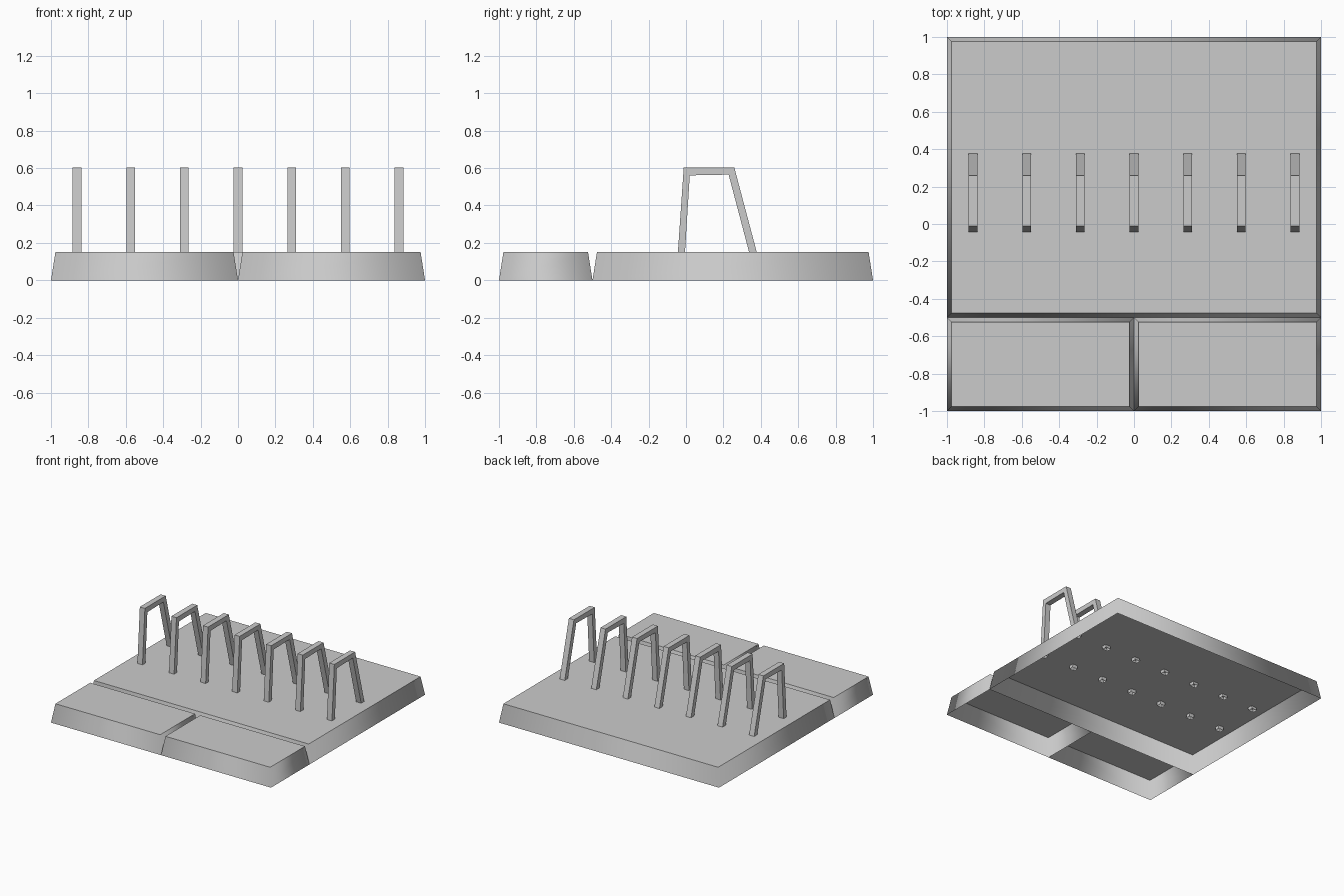
import bpy
import bmesh

cube = bpy.data.objects.get("Cube")
if cube:
    bpy.data.objects.remove(cube, do_unlink=True)

# Single flat grey
GREY = (0.6, 0.6, 0.6, 1.0)
grey = bpy.data.materials.new("plain grey")
grey.use_nodes = True
grey.diffuse_color = GREY
grey.node_tree.nodes["Principled BSDF"].inputs["Base Color"].default_value = GREY

SLAB_TOP = 0.152
INSET = 0.024


def finish(name, bm):
    mesh = bpy.data.meshes.new(name)
    bm.to_mesh(mesh)
    bm.free()
    mesh.materials.append(grey)
    obj = bpy.data.objects.new(name, mesh)
    bpy.context.collection.objects.link(obj)
    return obj


def slab(name, x0, x1, y0, y1):
    """Tapered tray, open underneath, with walls smoothed round the corners."""
    bm = bmesh.new()

    def ring(d, z):
        corners = ((x0 + d, y0 + d), (x1 - d, y0 + d), (x1 - d, y1 - d), (x0 + d, y1 - d))
        return [bm.verts.new((x, y, z)) for x, y in corners]

    low, high = ring(0, 0), ring(INSET, SLAB_TOP)
    for i in range(4):
        j = (i + 1) % 4
        bm.faces.new((low[i], low[j], high[j], high[i])).smooth = True
    top = bm.faces.new(high)
    for edge in top.edges:
        edge.smooth = False
    return finish(name, bm)


def hoop(name, x, width=0.046):
    """Square-section bent bar; the open leg ends pass just through the slab."""
    outer = [(-0.045, 0.125), (-0.012, 0.604), (0.258, 0.604), (0.385, 0.125)]
    inner = [(-0.007, 0.125), (0.02, 0.561), (0.228, 0.565), (0.344, 0.125)]
    bm = bmesh.new()
    sections = []
    for o, i in zip(outer, inner):
        points = ((-1, o), (1, o), (1, i), (-1, i))
        sections.append([bm.verts.new((x + s * width / 2, y, z)) for s, (y, z) in points])
    for a, b in zip(sections, sections[1:]):
        for i in range(4):
            j = (i + 1) % 4
            bm.faces.new((a[i], a[j], b[j], b[i]))
    bmesh.ops.recalc_face_normals(bm, faces=bm.faces)
    return finish(name, bm)


# Large rear slab and the two front slabs
slab("rear_slab", -1, 1, -0.5, 1)
slab("front_slab_right", -1, 0, -1, -0.5)
slab("front_slab_left", 0, 1, -1, -0.5)

# Row of seven hoops
for n in range(7):
    hoop(f"hoop_{n + 1}", (n - 3) * 0.287)
